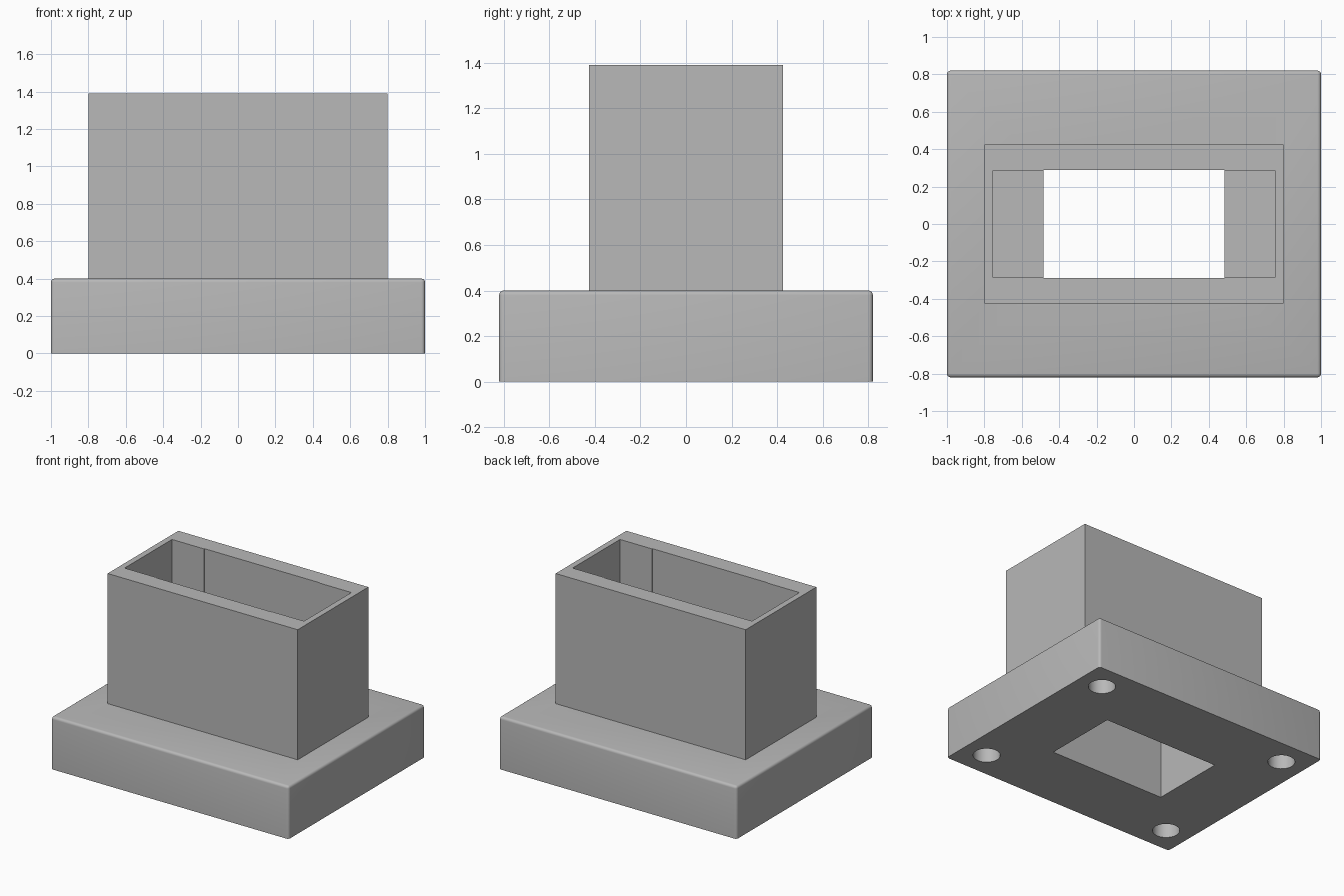
import bpy, bmesh, math

cube = bpy.data.objects.get("Cube")
if cube:
    bpy.data.objects.remove(cube, do_unlink=True)

# Single plain grey
grey = bpy.data.materials.new("plain_grey")
grey.use_nodes = True
colour = (0.48, 0.48, 0.48, 1)
grey.diffuse_color = colour
grey.node_tree.nodes["Principled BSDF"].inputs["Base Color"].default_value = colour

BASE_TOP, TOP = 0.4, 1.39
CAVITY_FLOOR, SCREW_DEPTH = 0.6, 0.2


def add_object(name, bm):
    mesh = bpy.data.meshes.new(name)
    bm.to_mesh(mesh)
    bm.free()
    mesh.materials.append(grey)
    obj = bpy.data.objects.new(name, mesh)
    bpy.context.collection.objects.link(obj)
    return obj


def box(name, half_x, half_y, z0, z1, bevel=0):
    bm = bmesh.new()
    bmesh.ops.create_cube(bm, size=2)
    for v in bm.verts:
        v.co = (v.co.x * half_x, v.co.y * half_y, z1 if v.co.z > 0 else z0)
    if bevel:
        # Round every edge except those around the underside
        edges = [e for e in bm.edges if max(v.co.z for v in e.verts) > z0]
        bmesh.ops.bevel(bm, geom=edges, offset=bevel, segments=4,
                        profile=0.5, affect='EDGES')
    return add_object(name, bm)


def cylinder(name, x, y, radius, z0, z1):
    bm = bmesh.new()
    bmesh.ops.create_cone(bm, cap_ends=True, segments=48, radius1=radius,
                          radius2=radius, depth=z1 - z0)
    bmesh.ops.translate(bm, verts=bm.verts, vec=(x, y, (z0 + z1) / 2))
    return add_object(name, bm)


def cut(obj, cutters):
    bpy.context.view_layer.objects.active = obj
    for c in cutters:
        c.hide_render = True
        mod = obj.modifiers.new("cut", 'BOOLEAN')
        mod.operation, mod.solver, mod.object = 'DIFFERENCE', 'EXACT', c
        bpy.ops.object.modifier_apply(modifier=mod.name)


def smooth(obj):
    bpy.ops.object.select_all(action='DESELECT')
    obj.select_set(True)
    bpy.context.view_layer.objects.active = obj
    bpy.ops.object.shade_smooth_by_angle(angle=math.radians(30))


# Main parts
base = box("base", 1, 0.82, 0, BASE_TOP, bevel=0.02)
tower = box("tower", 0.8, 0.425, BASE_TOP, TOP)

# Through opening, wider upper pocket and blind holes in the underside
opening = box("opening_cutter", 0.485, 0.29, -0.1, TOP + 0.1)
pocket = box("pocket_cutter", 0.755, 0.285, CAVITY_FLOOR, TOP + 0.1)
screws = [cylinder("screw_hole_cutter", sx * 0.81, sy * 0.62, 0.094, -0.1, SCREW_DEPTH)
          for sx in (-1, 1) for sy in (-1, 1)]

cut(base, [opening] + screws)
cut(tower, [pocket, opening])
for cutter in [opening, pocket] + screws:
    bpy.data.objects.remove(cutter, do_unlink=True)

smooth(base)
smooth(tower)
